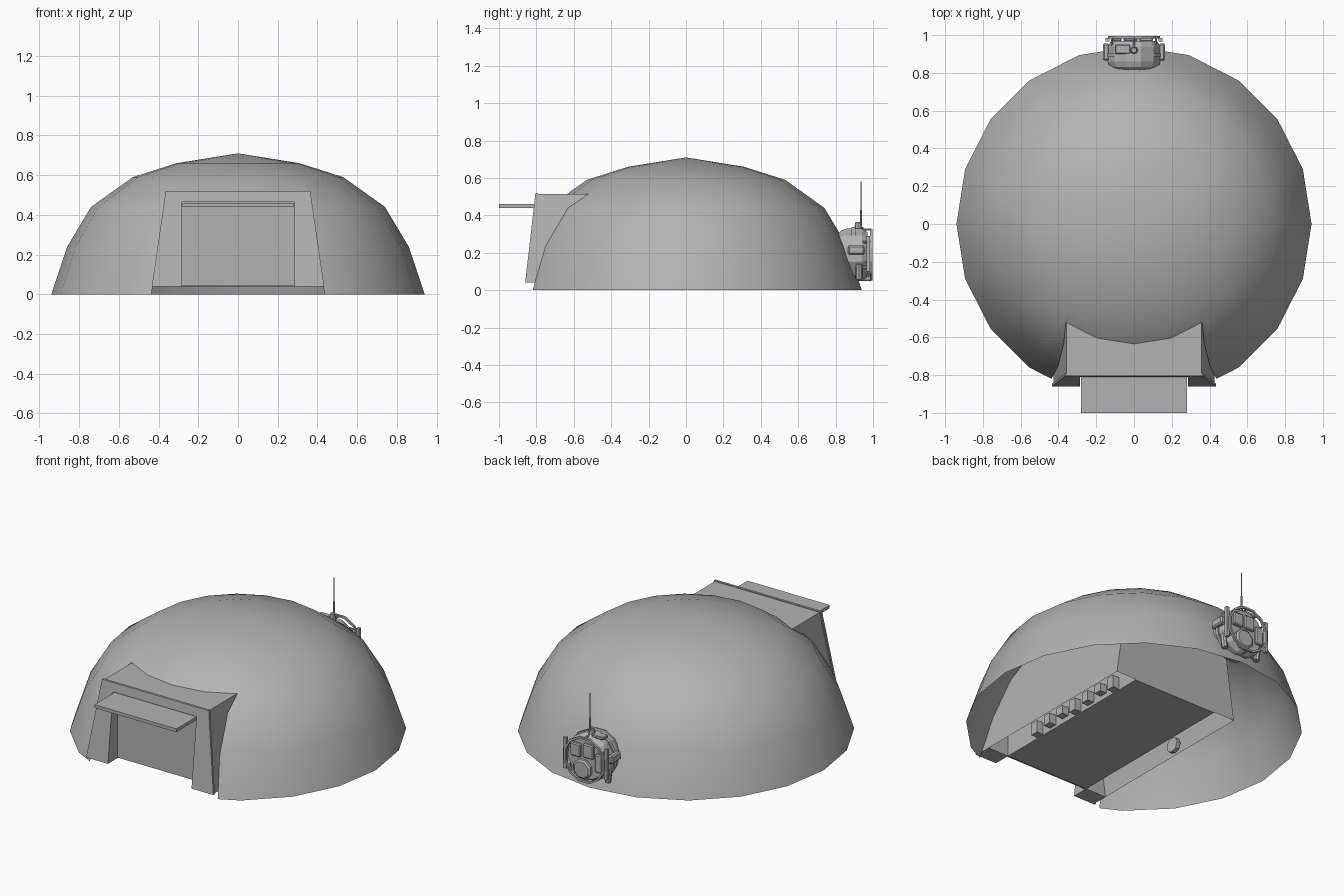
import bpy, bmesh, math
from mathutils import Vector, Matrix

if "Cube" in bpy.data.objects:
    bpy.data.objects.remove(bpy.data.objects["Cube"])

grey = bpy.data.materials.new("plain grey")
grey.diffuse_color = (0.45, 0.45, 0.45, 1)
grey.use_nodes = True
grey.node_tree.nodes["Principled BSDF"].inputs["Base Color"].default_value = grey.diffuse_color


def finish(name, bm, smooth=False, fix=True):
    if fix:
        bmesh.ops.recalc_face_normals(bm, faces=bm.faces)
    me = bpy.data.meshes.new(name)
    bm.to_mesh(me)
    bm.free()
    for p in me.polygons:
        p.use_smooth = smooth
    me.materials.append(grey)
    ob = bpy.data.objects.new(name, me)
    bpy.context.collection.objects.link(ob)
    return ob


def box(name, x0, x1, y0, y1, z0, z1, bevel=0):
    bm = bmesh.new()
    bmesh.ops.create_cube(bm, size=1)
    for v in bm.verts:
        v.co = Vector(((x0 + x1) / 2 + v.co.x * (x1 - x0),
                       (y0 + y1) / 2 + v.co.y * (y1 - y0),
                       (z0 + z1) / 2 + v.co.z * (z1 - z0)))
    if bevel:
        bmesh.ops.bevel(bm, geom=bm.edges[:], offset=bevel, segments=1, affect='EDGES')
    return finish(name, bm)


def rod(name, a, b, r0, r1=None, sides=8, turn=0):
    a, b = Vector(a), Vector(b)
    d = b - a
    bm = bmesh.new()
    bmesh.ops.create_cone(bm, cap_ends=True, segments=sides, radius1=r0,
                          radius2=r0 if r1 is None else r1, depth=d.length)
    m = Matrix.Translation((a + b) / 2) @ d.to_track_quat('Z', 'Y').to_matrix().to_4x4()
    bm.transform(m @ Matrix.Rotation(turn, 4, 'Z'))
    return finish(name, bm)


def lathe_y(name, profile, sides, cx, cz):
    """Closed ring of (radius, y) points turned about a y axis."""
    bm = bmesh.new()
    rings = []
    for i in range(sides):
        a = 2 * math.pi * (i + 0.5) / sides
        rings.append([bm.verts.new((cx + r * math.cos(a), y, cz + r * math.sin(a)))
                      for r, y in profile])
    n = len(profile)
    for i in range(sides):
        p, q = rings[i], rings[(i + 1) % sides]
        for j in range(n):
            bm.faces.new((p[j], p[(j + 1) % n], q[(j + 1) % n], q[j]))
    return finish(name, bm)


# Porch outline: leaning sides and a leaning front
Z0, Z1 = 0.04, 0.52


def half_width(z):
    return 0.43 - 0.07 * (z - Z0) / (Z1 - Z0)


def front_y(z):
    return -0.86 + 0.055 * (z - Z0) / (Z1 - Z0)


# Dome shell, cut away where the porch passes through
rings = [(0.94, 0), (0.86, 0.24), (0.74, 0.44), (0.53, 0.59), (0.31, 0.66)]
N = 20
bm = bmesh.new()
loops = [[bm.verts.new((r * math.cos(2 * math.pi * i / N), r * math.sin(2 * math.pi * i / N), z))
          for i in range(N)] for r, z in rings]
apex = bm.verts.new((0, 0, 0.71))
for lo, hi in zip(loops, loops[1:]):
    for i in range(N):
        j = (i + 1) % N
        bm.faces.new((lo[i], lo[j], hi[j], hi[i]))
for i in range(N):
    bm.faces.new((loops[-1][i], loops[-1][(i + 1) % N], apex))
for co, no in (((0.43, 0, Z0), (0.48, 0, 0.07)), ((-0.43, 0, Z0), (-0.48, 0, 0.07)),
               ((0, 0, 0.515), (0, 0, 1))):
    part = [f for f in bm.faces if f.calc_center_median().y < -0.3]
    geom = part + list({e for f in part for e in f.edges}) + list({v for f in part for v in f.verts})
    bmesh.ops.bisect_plane(bm, geom=geom, plane_co=co, plane_no=no, dist=1e-5)
gone = []
for f in bm.faces:
    c = f.calc_center_median()
    if c.y < -0.3 and c.z < 0.515 and abs(c.x) < half_width(c.z):
        gone.append(f)
bmesh.ops.delete(bm, geom=gone, context='FACES')
finish("dome", bm, smooth=True, fix=False)


# Porch frame: an arch of two leaning posts and a lintel
def arch(name, out, inn, top_in, shift, back, z1):
    pts = [(-half_width(Z0) - out, Z0), (-half_width(z1) - out, z1),
           (half_width(z1) + out, z1), (half_width(Z0) + out, Z0),
           (inn, Z0), (inn, top_in), (-inn, top_in), (-inn, Z0)]
    bm = bmesh.new()
    f = [bm.verts.new((x, front_y(z) + shift, z)) for x, z in pts]
    b = [bm.verts.new((x, back(z), z)) for x, z in pts]
    for i in range(8):
        j = (i + 1) % 8
        bm.faces.new((f[i], f[j], b[j], b[i]))
    for q in ((0, 1, 6, 7), (1, 2, 5, 6), (2, 3, 4, 5)):
        bm.faces.new([f[i] for i in q])
        bm.faces.new([b[i] for i in q])
    bmesh.ops.dissolve_limit(bm, angle_limit=0.01, verts=bm.verts, edges=bm.edges)
    return finish(name, bm)


arch("porch_frame", -0.004, 0.285, 0.465, 0.004, lambda z: -0.755, 0.515)
arch("porch_trim", 0.004, 0.285, 0.465, 0, lambda z: front_y(z) + 0.014, Z1)

# Inner room: leaning walls, roof and back wall, open below
bm = bmesh.new()
sec = [(-0.426, Z0), (-0.358, 0.515), (0.358, 0.515), (0.426, Z0)]
fr = [bm.verts.new((x, front_y(z) + 0.01, z)) for x, z in sec]
bk = [bm.verts.new((x, 0.36, z)) for x, z in sec]
for i in range(3):
    bm.faces.new((fr[i], bk[i], bk[i + 1], fr[i + 1]))
bm.faces.new(bk[::-1])
finish("room_shell", bm)
box("room_core", -0.285, 0.285, -0.756, 0.355, Z0, 0.46)

# Door and canopy
box("door", -0.284, 0.284, -0.77, -0.755, Z0 + 0.005, 0.465)
box("canopy", -0.28, 0.28, -1.0, -0.78, 0.44, 0.46)

# Wall fittings inside the room gap
rod("wall_port", (-0.41, -0.13, 0.085), (-0.385, -0.13, 0.085), 0.045)
for i in range(7):
    y = -0.5 + i * 0.11
    box("wall_fitting", 0.285, 0.33, y, y + 0.05, 0.045 + 0.012 * (i % 3), 0.12)

# Rear equipment drum
CZ = 0.19
lathe_y("drum_body", [(0.0, 0.80), (0.10, 0.80), (0.135, 0.83), (0.145, 0.86), (0.145, 0.94),
                      (0.125, 0.97), (0.0, 0.97)], 12, 0, CZ)
lathe_y("drum_band", [(0.14, 0.885), (0.152, 0.885), (0.152, 0.905), (0.14, 0.905)], 12, 0, CZ)
lathe_y("guard_ring", [(0.130, 0.983), (0.142, 0.983), (0.142, 0.996), (0.130, 0.996)], 12, 0, CZ)
for i in range(6):
    a = math.pi * (i + 0.5) / 3
    x, z = math.cos(a) * 0.134, CZ + math.sin(a) * 0.134
    rod("guard_post", (x, 0.93, z), (x, 0.99, z), 0.006, sides=6)

# Hatch, panels and vents on the drum's back
lathe_y("rear_hatch", [(0.0, 0.965), (0.062, 0.965), (0.062, 0.985), (0.05, 0.993), (0.0, 0.993)],
        8, 0.02, 0.125)
box("rear_panel", 0.03, 0.1, 0.965, 0.99, 0.195, 0.275, 0.006)
box("rear_panel_small", -0.055, 0.015, 0.965, 0.985, 0.2, 0.285, 0.006)
box("rear_vent", -0.115, -0.065, 0.965, 0.985, 0.13, 0.24, 0.006)
for s in (-1, 1):
    box("side_box", min(s * 0.13, s * 0.165), max(s * 0.13, s * 0.165), 0.865, 0.955, 0.19, 0.24, 0.008)
    rod("side_pipe", (s * 0.115, 0.925, 0.06), (s * 0.125, 0.925, 0.14), 0.018)
    box("side_rail", min(s * 0.13, s * 0.15), max(s * 0.13, s * 0.15), 0.965, 0.985, 0.1, 0.29)
box("top_box", -0.1, -0.02, 0.9, 0.95, 0.32, 0.338, 0.004)

# Antenna
rod("antenna_base", (0, 0.92, 0.325), (0, 0.92, 0.365), 0.022, 0.014)
rod("antenna_sleeve", (0, 0.935, 0.34), (0, 0.935, 0.43), 0.006, 0.005, 6)
rod("antenna_mast", (0, 0.935, 0.42), (0, 0.935, 0.58), 0.003, 0.002, 6)
